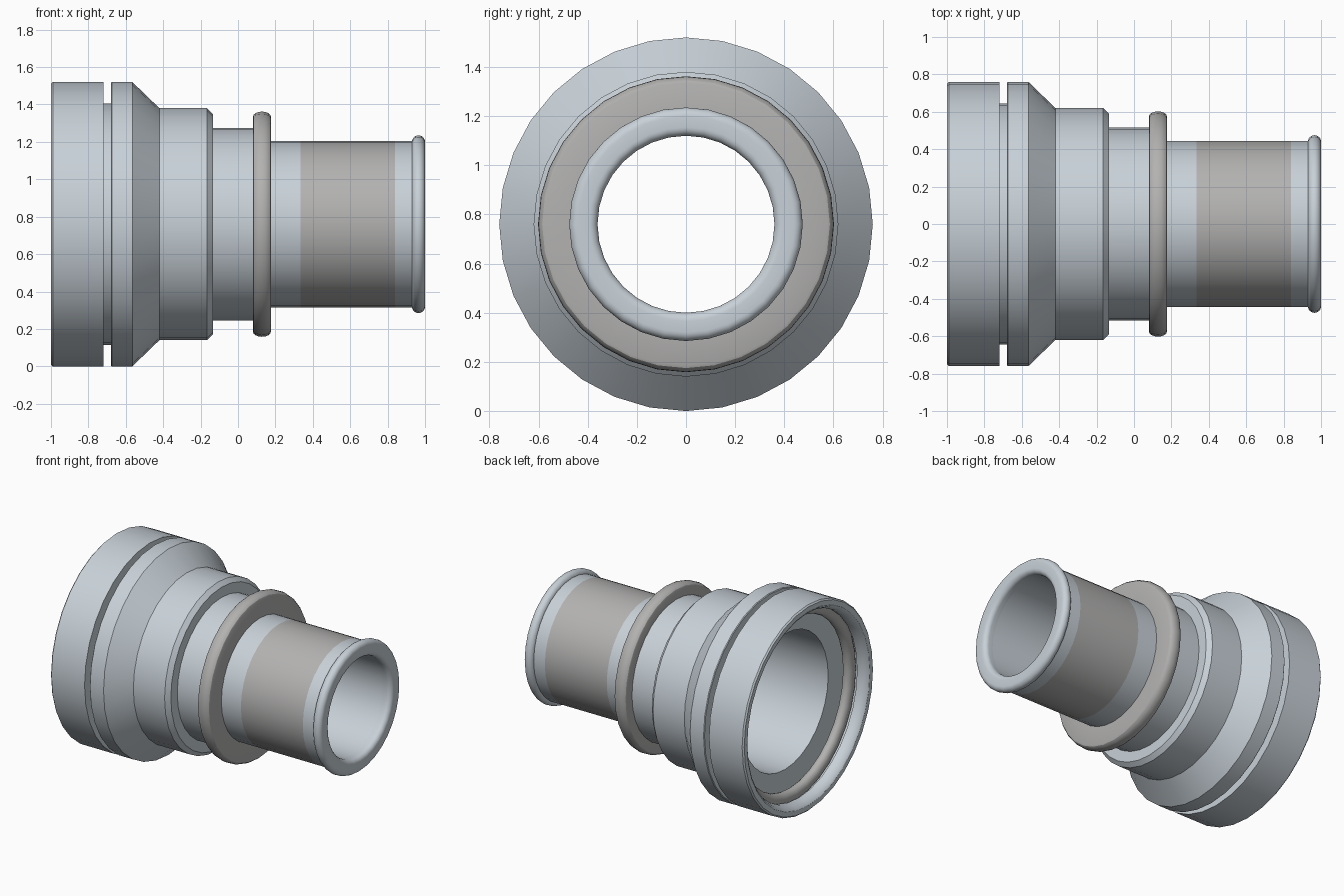
import bpy, bmesh, math

if "Cube" in bpy.data.objects:
    bpy.data.objects.remove(bpy.data.objects["Cube"])

AXIS_Z = 0.76
SIDES = 32


def material(name, rgb):
    m = bpy.data.materials.new(name)
    m.diffuse_color = (*rgb, 1.0)
    m.use_nodes = True
    m.node_tree.nodes["Principled BSDF"].inputs["Base Color"].default_value = m.diffuse_color
    return m


STEEL = material("pale blue grey", (0.58, 0.64, 0.69))
GREY = material("warm grey", (0.45, 0.445, 0.44))


def arc(cx, cr, rx, rr, start, end, steps):
    """Points (x, radius) along an elliptical arc, angles in degrees."""
    pts = []
    for i in range(steps + 1):
        a = math.radians(start + (end - start) * i / steps)
        pts.append((cx + rx * math.cos(a), cr + rr * math.sin(a)))
    return pts


def revolve(name, profile, mats, rule=None):
    """Spin a closed (x, radius) profile round the x axis."""
    bm = bmesh.new()
    rings = []
    for i in range(SIDES):
        a = 2 * math.pi * i / SIDES
        rings.append([bm.verts.new((x, r * math.sin(a), r * math.cos(a)))
                      for x, r in profile])
    n = len(profile)
    for i in range(SIDES):
        p, q = rings[i], rings[(i + 1) % SIDES]
        for j in range(n):
            k = (j + 1) % n
            f = bm.faces.new((p[j], p[k], q[k], q[j]))
            if rule:
                f.material_index = rule(f.calc_center_median())
    bmesh.ops.recalc_face_normals(bm, faces=bm.faces)
    me = bpy.data.meshes.new(name)
    bm.to_mesh(me)
    bm.free()
    for m in mats:
        me.materials.append(m)
    ob = bpy.data.objects.new(name, me)
    ob.location.z = AXIS_Z
    bpy.context.collection.objects.link(ob)
    bpy.ops.object.select_all(action='DESELECT')
    ob.select_set(True)
    bpy.context.view_layer.objects.active = ob
    bpy.ops.object.shade_smooth_by_angle(angle=math.radians(30))
    return ob


# Stepped body: socket collar, groove, cone, shoulder, neck, then the inside
revolve("stepped_body", [
    (-1.0, 0.75), (-0.99, 0.76), (-0.72, 0.76), (-0.72, 0.645),
    (-0.68, 0.645), (-0.68, 0.755), (-0.675, 0.76), (-0.565, 0.76),
    (-0.42, 0.62), (-0.165, 0.62), (-0.135, 0.59), (-0.135, 0.515),
    (0.12, 0.515), (0.12, 0.362), (-0.16, 0.362), (-0.16, 0.50),
    (-0.81, 0.50), (-0.81, 0.72), (-0.92, 0.72), (-0.92, 0.68),
    (-0.95, 0.68), (-0.99, 0.70), (-1.0, 0.715),
], [STEEL])

# Sealing ring inside the socket groove
revolve("socket_seal", arc(-0.865, 0.67, 0.04, 0.048, 0, 337.5, 15), [GREY])

# Rounded bead round the neck
bead = [(0.08, 0.44), (0.08, 0.575)]
bead += arc(0.128, 0.575, 0.048, 0.027, 157.5, 22.5, 6)
bead += [(0.176, 0.575), (0.176, 0.44)]
revolve("neck_bead", bead, [GREY])

# Spigot tube with a grey band on its outside
revolve("spigot_tube", [
    (0.11, 0.445), (0.335, 0.445), (0.84, 0.445), (0.96, 0.445),
    (0.96, 0.362), (0.11, 0.362),
], [STEEL, GREY],
    lambda c: int(0.4 < c.x < 0.8 and math.hypot(c.y, c.z) > 0.41))

# Rolled lip on the open end of the spigot
lip = [(0.93, 0.362), (0.93, 0.44)]
lip += arc(0.965, 0.44, 0.035, 0.035, 165, 0, 11)
lip += arc(0.965, 0.395, 0.035, 0.035, 0, -90, 6)
revolve("rolled_lip", lip, [STEEL])
